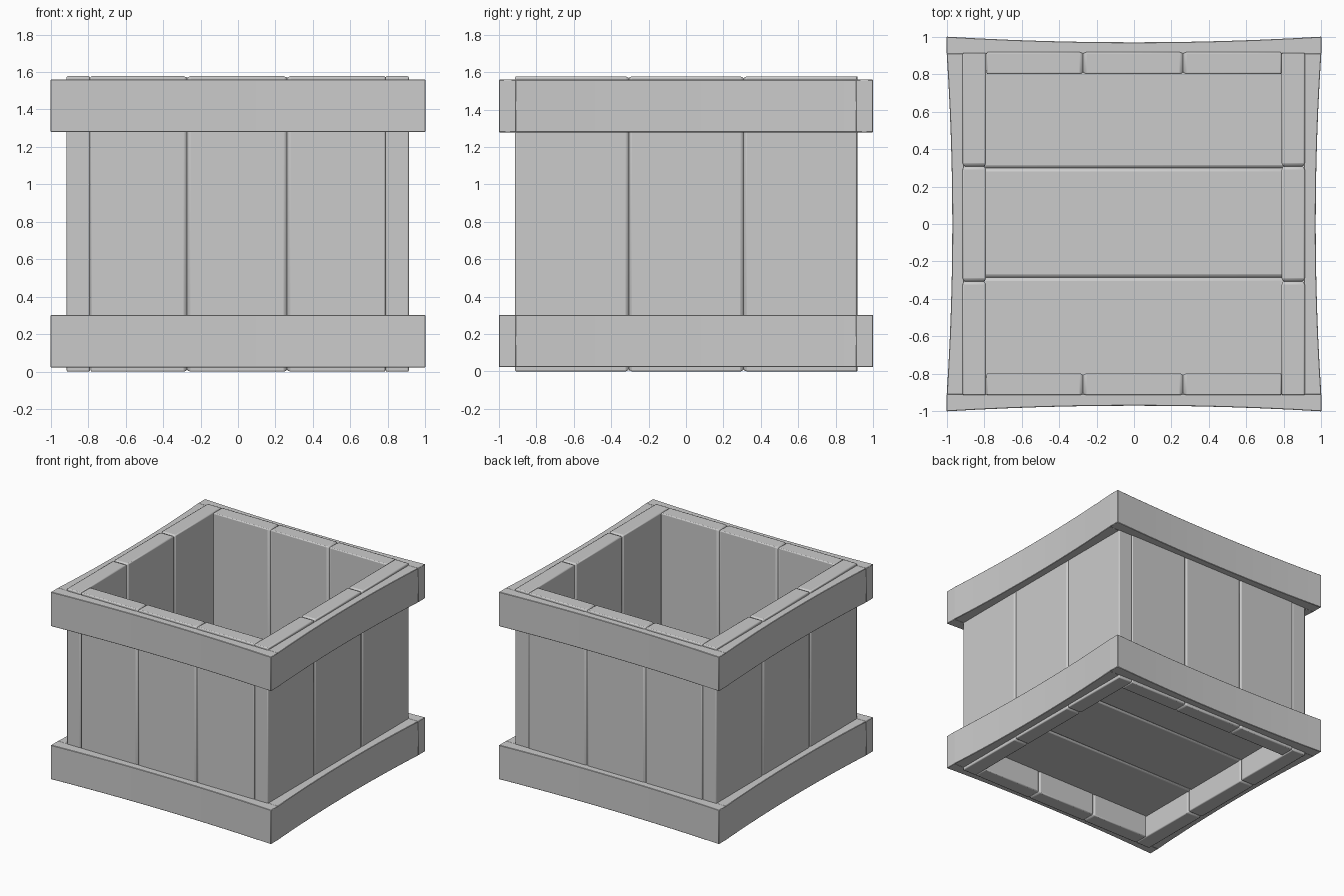
import bpy, bmesh, math
from mathutils import Matrix

old = bpy.data.objects.get("Cube")
if old:
    bpy.data.objects.remove(old, do_unlink=True)

grey = bpy.data.materials.new("plain grey")
grey.use_nodes = True
grey.diffuse_color = (0.6, 0.6, 0.6, 1)
grey.node_tree.nodes["Principled BSDF"].inputs["Base Color"].default_value = (0.6, 0.6, 0.6, 1)


def finish(bm, name, bevel, segments, limit):
    """Turn a bmesh into a bevelled, edge-preserving smooth object."""
    bmesh.ops.recalc_face_normals(bm, faces=bm.faces)
    mesh = bpy.data.meshes.new(name)
    bm.to_mesh(mesh)
    bm.free()
    mesh.materials.append(grey)
    obj = bpy.data.objects.new(name, mesh)
    bpy.context.collection.objects.link(obj)
    mod = obj.modifiers.new("rounded edges", 'BEVEL')
    mod.width, mod.segments = bevel, segments
    mod.limit_method, mod.angle_limit = limit, math.radians(40)
    bpy.ops.object.select_all(action='DESELECT')
    obj.select_set(True)
    bpy.context.view_layer.objects.active = obj
    bpy.ops.object.shade_smooth_by_angle(angle=math.radians(50))


def plank(name, lo, hi, run):
    """Board with wide bevels where it meets its neighbours along the run axis."""
    bm = bmesh.new()
    bmesh.ops.create_cube(bm, size=1)
    for v in bm.verts:
        v.co = [a + (c + 0.5) * (b - a) for a, b, c in zip(lo, hi, v.co)]
    weight = bm.edges.layers.float.new("bevel_weight_edge")
    for e in bm.edges:
        p, q = (v.co[run] for v in e.verts)
        at_joint = abs(p - q) < 0.001 and abs(p) < 0.5
        e[weight] = 1.0 if at_joint else 0.35
    finish(bm, name, 0.022, 2, 'WEIGHT')


def wall(name, cuts, run, lo, hi):
    """Three boards side by side between the cut positions."""
    for i, (a, b) in enumerate(zip(cuts, cuts[1:])):
        low, high = list(lo), list(hi)
        # neighbours overlap slightly, leaving a closed shallow groove
        low[run] = a - (0.004 if i > 0 else 0)
        high[run] = b + (0.004 if i < 2 else 0)
        plank(f"{name}_plank_{i + 1}", low, high, run)


def band(name, half, z0, z1, turn):
    """Trim board whose outer face bows inward at the middle."""
    steps = 12
    xs = [half * (2 * i / steps - 1) for i in range(steps + 1)]
    outline = [(x, -1 + 0.03 * (1 - (x / half) ** 2)) for x in xs]
    outline += [(half, -0.908), (-half, -0.908)]
    bm = bmesh.new()
    face = bm.faces.new([bm.verts.new((x, y, z0)) for x, y in outline])
    side = bmesh.ops.extrude_face_region(bm, geom=[face])["geom"]
    top = [v for v in side if isinstance(v, bmesh.types.BMVert)]
    bmesh.ops.translate(bm, verts=top, vec=(0, 0, z1 - z0))
    bmesh.ops.rotate(bm, verts=bm.verts, matrix=Matrix.Rotation(turn, 3, 'Z'))
    finish(bm, name, 0.003, 1, 'ANGLE')


TOP = 1.578
end_cuts = [-0.787, -0.272, 0.262, 0.787]
side_cuts = [-0.914, -0.306, 0.308, 0.914]
floor_cuts = [-0.82, -0.285, 0.298, 0.82]

# Upright boards
wall("front", end_cuts, 0, (0, -0.914, 0), (0, -0.797, TOP))
wall("back", end_cuts, 0, (0, 0.8, 0), (0, 0.918, TOP))
wall("left", side_cuts, 1, (0.788, 0, 0), (0.912, 0, TOP))
wall("right", side_cuts, 1, (-0.915, 0, 0), (-0.79, 0, TOP))

# Raised floor, level with the top of the lower trim
wall("floor", floor_cuts, 1, (-0.81, 0, 0.18), (0.81, 0, 0.3))

# Trim boards around the foot and the rim
for level, z0, z1 in (("lower", 0.023, 0.303), ("upper", 1.279, 1.56)):
    for i, side in enumerate(("front", "left", "back", "right")):
        half = 1.0 if i % 2 == 0 else 0.911
        band(f"{level}_{side}_trim", half, z0, z1, i * math.pi / 2)
